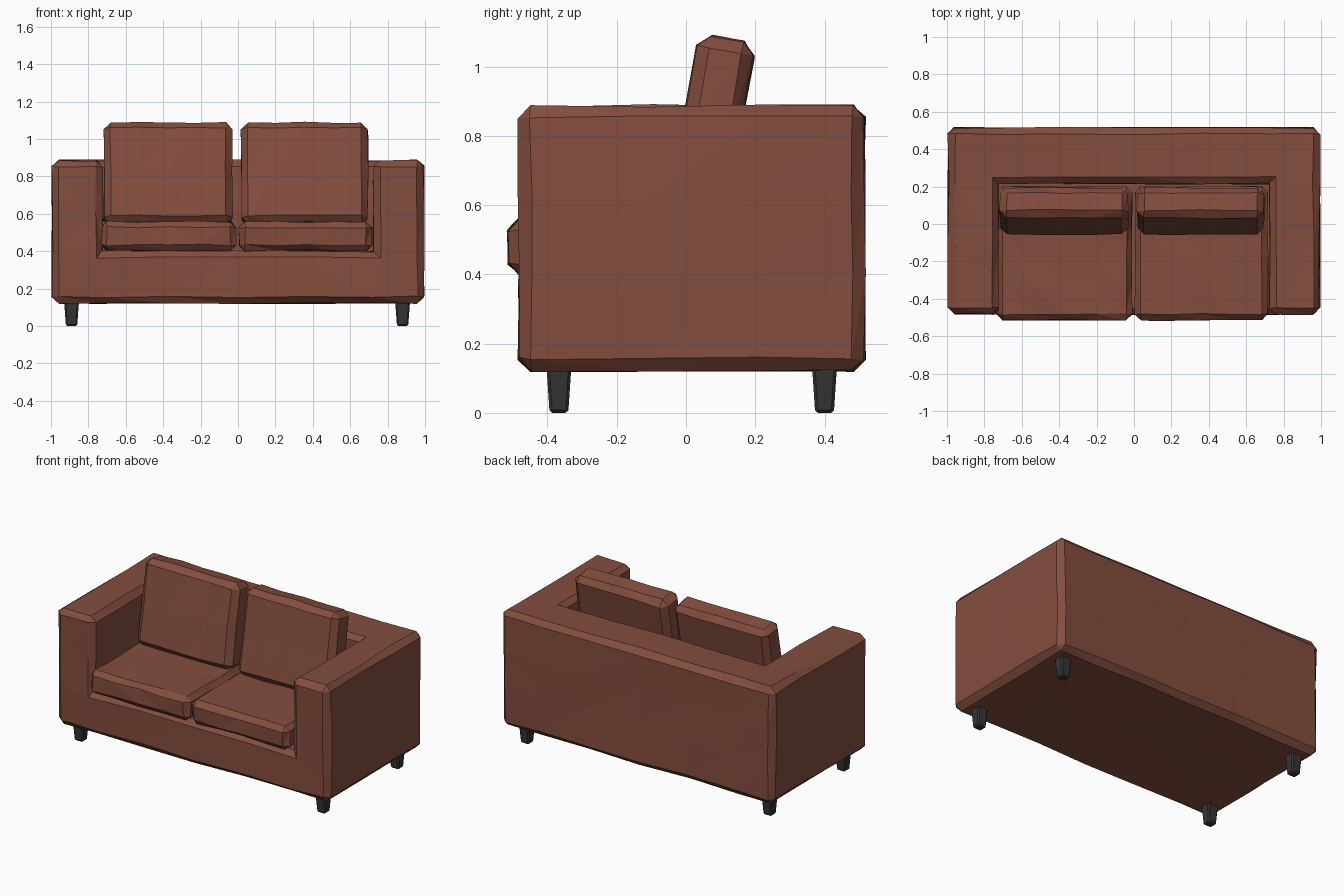
import bpy, bmesh, math, random
from mathutils import Matrix, Vector

if "Cube" in bpy.data.objects:
    bpy.data.objects.remove(bpy.data.objects["Cube"])

random.seed(4)


def material(name, color):
    m = bpy.data.materials.new(name)
    m.diffuse_color = (*color, 1)
    m.use_nodes = True
    m.node_tree.nodes["Principled BSDF"].inputs["Base Color"].default_value = m.diffuse_color
    return m


LEATHER = material("brown_leather", (0.23, 0.075, 0.048))
DARK = material("dark_legs", (0.035, 0.035, 0.037))


def box(bm, lo, hi):
    c = [(a + b) / 2 for a, b in zip(lo, hi)]
    s = [b - a for a, b in zip(lo, hi)]
    mat = Matrix.Translation(c) @ Matrix.Diagonal((*s, 1))
    return bmesh.ops.create_cube(bm, size=1, matrix=mat)["verts"]


def chamfer(bm, width):
    # only outward-facing sharp edges get the flat chamfer
    bm.normal_update()
    edges = [e for e in bm.edges if e.is_manifold and e.is_convex
             and e.calc_face_angle() > 0.5]
    bmesh.ops.bevel(bm, geom=edges, offset=width, segments=1, profile=0.5,
                    affect='EDGES', clamp_overlap=True)


def wrinkle(bm, step, amount):
    # split long edges, then nudge the points for a faceted leather look
    for _ in range(2):
        long = [e for e in bm.edges if e.calc_length() > step]
        bmesh.ops.subdivide_edges(bm, edges=long, cuts=1, use_grid_fill=True)
    bmesh.ops.triangulate(bm, faces=bm.faces[:])
    for v in bm.verts:
        v.co += Vector([random.uniform(-amount, amount) for _ in range(3)])


def finish(bm, name, mat):
    bmesh.ops.recalc_face_normals(bm, faces=bm.faces[:])
    me = bpy.data.meshes.new(name)
    bm.to_mesh(me)
    bm.free()
    me.materials.append(mat)
    ob = bpy.data.objects.new(name, me)
    bpy.context.collection.objects.link(ob)
    return ob


# frame: block of cells with the seat well left open
bm = bmesh.new()
xs, ys, zs = (-0.993, -0.725, 0.725, 0.993), (-0.482, 0.215, 0.515), (0.123, 0.4, 0.887)
for i in range(3):
    for j in range(2):
        for k in range(2):
            if (i, j, k) != (1, 0, 1):
                box(bm, (xs[i], ys[j], zs[k]), (xs[i + 1], ys[j + 1], zs[k + 1]))
bmesh.ops.remove_doubles(bm, verts=bm.verts[:], dist=1e-4)
# drop the walls shared between neighbouring cells
seen = {}
for f in bm.faces:
    seen.setdefault(tuple(round(c, 3) for c in f.calc_center_median()), []).append(f)
inner = [f for fs in seen.values() if len(fs) > 1 for f in fs]
inner += [f for f in bm.faces if f not in inner
          and all(len(e.link_faces) > 2 for e in f.edges)
          and all(xs[0] < c.x < xs[3] and ys[0] < c.y < ys[2] and zs[0] < c.z < zs[2]
                  for c in [f.calc_center_median()])
          and not (abs(f.calc_center_median().z - 0.4) < 0.01
                   and abs(f.calc_center_median().x) < 0.1
                   and f.calc_center_median().y < 0.2)
          and f.calc_center_median().z < 0.41]
bmesh.ops.delete(bm, geom=list(set(inner)), context='FACES')
bmesh.ops.recalc_face_normals(bm, faces=bm.faces[:])
chamfer(bm, 0.034)
wrinkle(bm, 0.35, 0.005)
finish(bm, "sofa_frame", LEATHER)

# seat and back cushions, one pair per side
for side, x0, x1 in (("left", -0.73, -0.01), ("right", 0.005, 0.715)):
    bm = bmesh.new()
    box(bm, (x0, -0.513, 0.403), (x1, 0.2, 0.557))
    chamfer(bm, 0.03)
    wrinkle(bm, 0.3, 0.005)
    finish(bm, side + "_seat_cushion", LEATHER)

    bm = bmesh.new()
    box(bm, (x0 + 0.012, -0.083, 0), (x1 - 0.02, 0.083, 0.55))
    chamfer(bm, 0.036)
    bm.transform(Matrix.Translation((0, 0.02, 0.54))
                 @ Matrix.Rotation(math.radians(-10.5), 4, 'X'))
    wrinkle(bm, 0.3, 0.004)
    finish(bm, side + "_back_cushion", LEATHER)

# tapered legs
for xname, x in (("left", -0.89), ("right", 0.88)):
    for yname, y in (("front", -0.367), ("back", 0.4)):
        bm = bmesh.new()
        for v in box(bm, (x - 0.04, y - 0.036, 0), (x + 0.04, y + 0.036, 0.135)):
            if v.co.z < 0.05:
                v.co.x = x + (v.co.x - x) * 0.75
                v.co.y = y + (v.co.y - y) * 0.75
        chamfer(bm, 0.008)
        finish(bm, f"{yname}_{xname}_leg", DARK)
